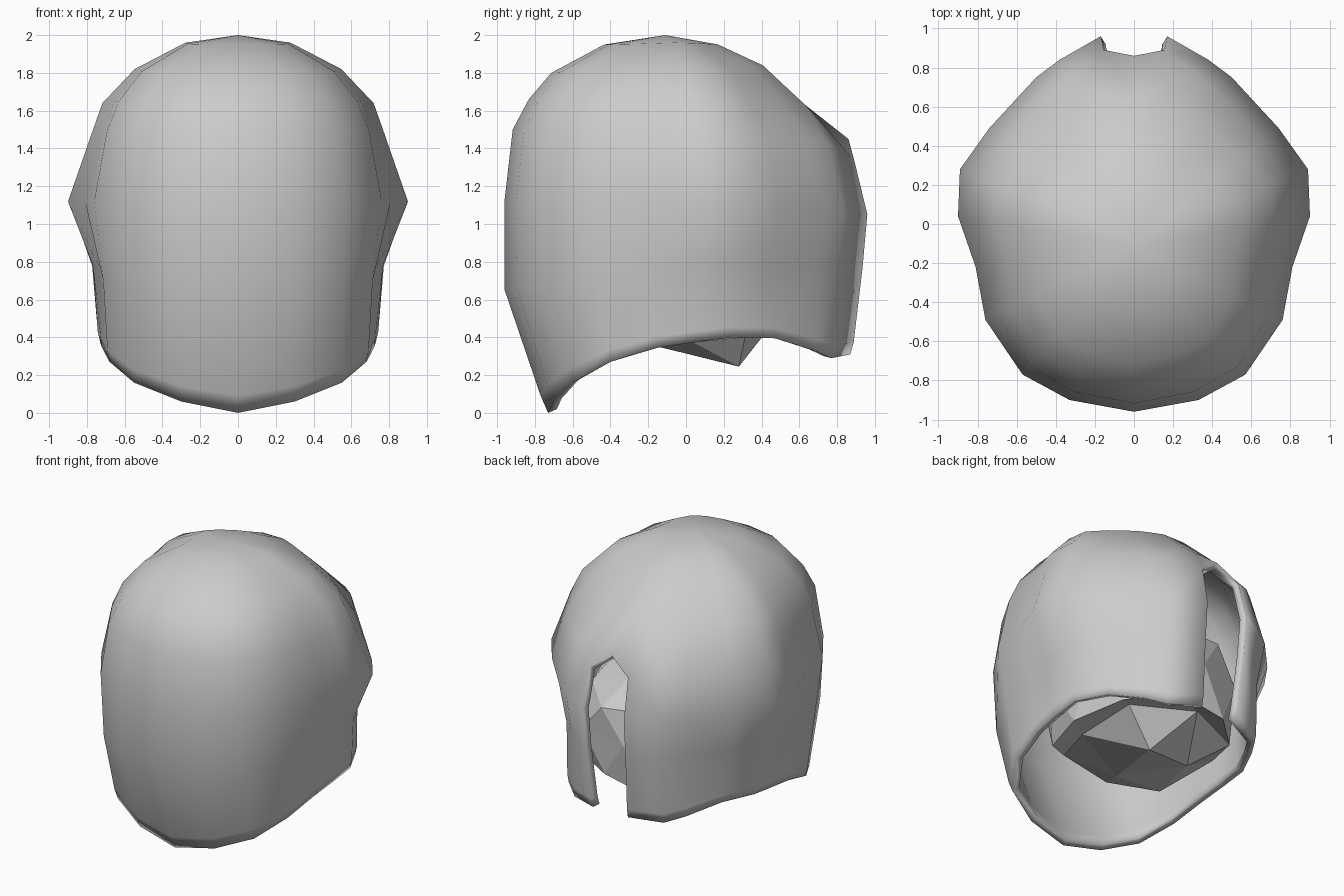
import bpy, bmesh, math, random
from mathutils import Vector

if "Cube" in bpy.data.objects:
    bpy.data.objects.remove(bpy.data.objects["Cube"])

random.seed(4)
CY = -0.11  # crown position along y

# widest outline and lower rim, from the front centre round to the slit edge
outline = [(0, -.96), (.33, -.9), (.57, -.77), (.76, -.49), (.81, -.22), (.9, .04),
           (.89, .28), (.74, .49), (.5, .75), (.38, .84), (.17, .96)]
rim = [(0, -.73, 0), (.3, -.7, .06), (.55, -.6, .16), (.68, -.4, .27), (.72, -.15, .345),
       (.73, .05, .375), (.73, .25, .4), (.62, .47, .395), (.47, .68, .33),
       (.36, .77, .29), (.14, .87, .31)]
# (radius factor, z) of each row on the front, side and back
rows = [((1, .65), (.85, .78), (.98, .77)),
        ((1, 1.13), (1, 1.12), (1, 1.05)),
        ((.95, 1.5), (.86, 1.48), (.91, 1.42)),
        ((.85, 1.66), (.8, 1.64), (.69, 1.63)),
        ((.71, 1.8), (.61, 1.82), (.48, 1.84)),
        ((.38, 1.95), (.31, 1.96), (.26, 1.95))]


def column(ox, oy, foot):
    """One vertical strip of points, from the rim up."""
    d = Vector((ox, oy - CY))
    c = -d.y / d.length
    wf, wb = max(c, 0) ** .65, max(-c, 0) ** 2.2
    ws = 1 - wf - wb
    pts = []
    for f, s, b in rows:
        k = f[0] * wf + s[0] * ws + b[0] * wb
        z = f[1] * wf + s[1] * ws + b[1] * wb
        pts.append(Vector((d.x * k, CY + d.y * k, z)))
    foot = Vector(foot)
    lip = foot.lerp(pts[0], .14)
    lip.x *= 1.01
    lip.y *= 1.01
    return [foot, lip] + pts


# helmet shell: half of it, mirrored and thickened
cols = [column(x, y, f) for (x, y), f in zip(outline, rim)]
cols[-1][4] = Vector((.155, .89, 1.34))
back = column(0, .965, (0, .87, .31))
back[4] = Vector((0, .86, 1.45))
cols.append(back)
bm = bmesh.new()
last, top = len(cols) - 1, len(cols[0]) - 1
grid = [[bm.verts.new(p) if (c < last or r >= 4) else None for r, p in enumerate(col)]
        for c, col in enumerate(cols)]
apex = bm.verts.new((0, CY, 2))
for c in range(last):
    for r in range(top):
        q = [grid[c][r], grid[c + 1][r], grid[c + 1][r + 1], grid[c][r + 1]]
        if None not in q:
            bm.faces.new(q)
    bm.faces.new((grid[c][top], grid[c + 1][top], apex))
me = bpy.data.meshes.new("helmet_shell")
bm.to_mesh(me)
bm.free()
shell = bpy.data.objects.new("helmet_shell", me)
bpy.context.collection.objects.link(shell)
mir = shell.modifiers.new("mirror", 'MIRROR')
mir.use_clip = True
sol = shell.modifiers.new("thickness", 'SOLIDIFY')
sol.thickness = .05
sol.offset = -1
bpy.context.view_layer.objects.active = shell
shell.select_set(True)
for m in ("mirror", "thickness"):
    bpy.ops.object.modifier_apply(modifier=m)
bpy.ops.object.shade_smooth()

# crumpled faceted lining inside the shell, flat and jagged underneath
bm = bmesh.new()
bmesh.ops.create_icosphere(bm, subdivisions=2, radius=1)
for v in bm.verts:
    x, y, z = v.co
    k = random.uniform(.92, 1.03)
    flat = max(math.hypot(x, y), .01)
    spread = k * flat ** .75 / flat  # fuller, squarer sides
    v.co = Vector((x * .65 * spread, .08 + y * .7 * spread, .74 + z * .48 * k))
    if z < -.3:
        v.co.z = .38 + random.uniform(-.02, .17)
# one point hanging below the rim
tip = min(bm.verts, key=lambda v: (v.co - Vector((.1, .28, .3))).length)
tip.co = Vector((.1, .28, .245))
me = bpy.data.meshes.new("inner_lining")
bm.to_mesh(me)
bm.free()
lining = bpy.data.objects.new("inner_lining", me)
bpy.context.collection.objects.link(lining)
